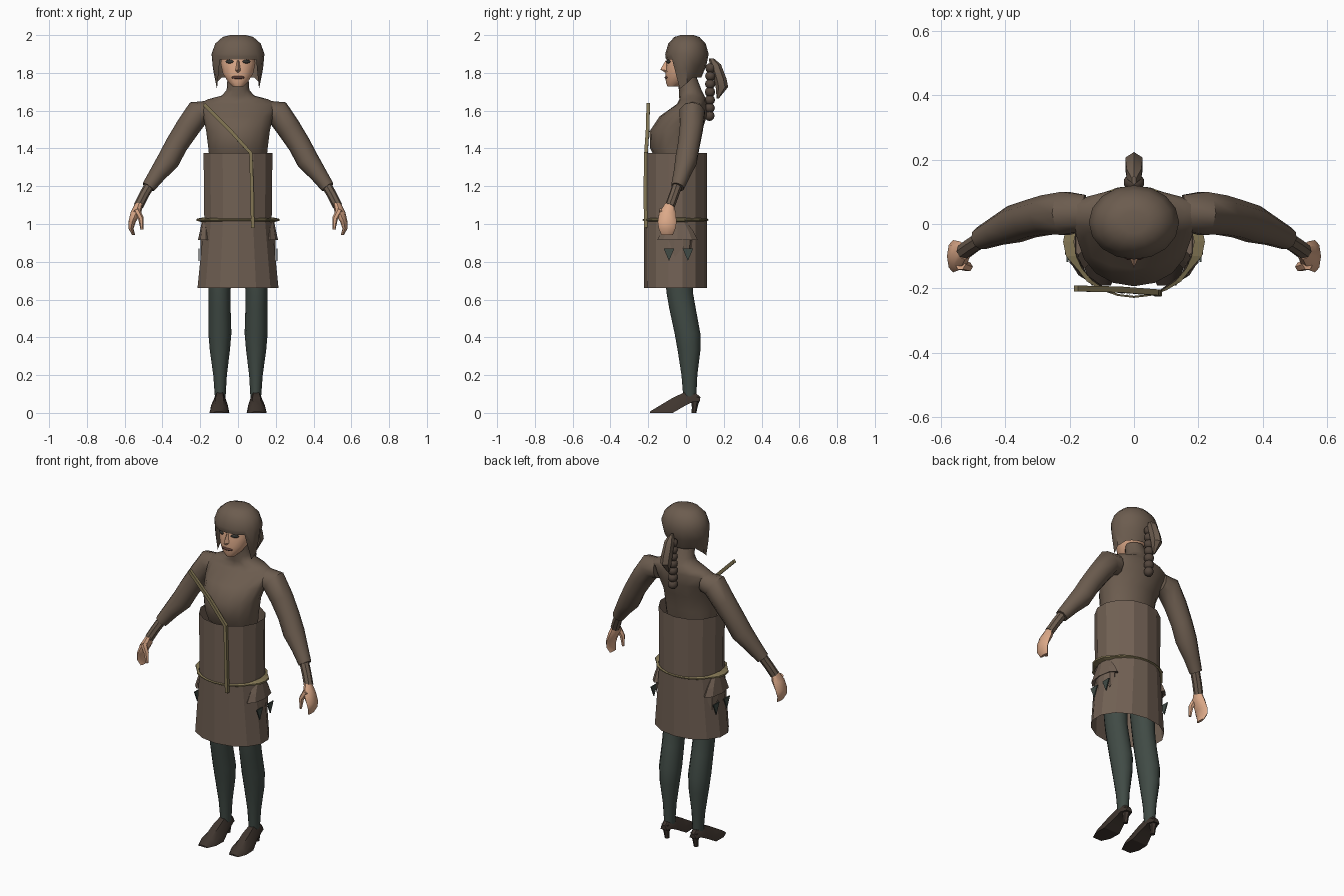
import bpy, bmesh, math
from mathutils import Vector, Matrix

if "Cube" in bpy.data.objects:
    bpy.data.objects.remove(bpy.data.objects["Cube"])

def material(name, rgb):
    m = bpy.data.materials.new(name)
    m.diffuse_color = (*rgb, 1)
    m.use_nodes = True
    m.node_tree.nodes["Principled BSDF"].inputs["Base Color"].default_value = m.diffuse_color
    return m

CLOTH = material("brown cloth", (0.150, 0.108, 0.078))
DRESS = material("warm brown cloth", (0.165, 0.118, 0.088))
SKIN = material("skin", (0.72, 0.40, 0.25))
GREEN = material("dark green stocking", (0.052, 0.070, 0.060))
SHOE = material("dark brown leather", (0.050, 0.036, 0.028))
BRAID = material("dark brown braid", (0.085, 0.060, 0.045))
STRAP = material("tan strap", (0.23, 0.185, 0.09))
EYE = material("dark eye", (0.04, 0.04, 0.035))
LIP = material("dark lip", (0.10, 0.045, 0.035))

def finish(name, bm, mat, smooth=40):
    bmesh.ops.recalc_face_normals(bm, faces=bm.faces[:])
    me = bpy.data.meshes.new(name)
    bm.to_mesh(me)
    bm.free()
    me.materials.append(mat)
    if smooth:
        for p in me.polygons:
            p.use_smooth = True
        me.set_sharp_from_angle(angle=math.radians(smooth))
    ob = bpy.data.objects.new(name, me)
    bpy.context.collection.objects.link(ob)
    return ob

def loft(name, rings, mat, smooth=40, caps=True, closed=False):
    bm = bmesh.new()
    vs = [[bm.verts.new(p) for p in r] for r in rings]
    n = len(vs[0])
    pairs = list(zip(vs, vs[1:])) + ([(vs[-1], vs[0])] if closed else [])
    for a, b in pairs:
        for i in range(n):
            j = (i + 1) % n
            bm.faces.new((a[i], a[j], b[j], b[i]))
    if caps and not closed:
        bm.faces.new(vs[0])
        bm.faces.new(vs[-1])
    return finish(name, bm, mat, smooth)

def level_ring(x, y, z, rx, ry, n=12, turn=0.0):
    return [(x + rx * math.sin(2 * math.pi * (i + turn) / n),
             y - ry * math.cos(2 * math.pi * (i + turn) / n), z) for i in range(n)]

def stack(name, rows, mat, n=12, smooth=40, caps=True, side=1):
    return loft(name, [level_ring(x * side, y, z, rx, ry, n) for x, y, z, rx, ry in rows],
                mat, smooth, caps)

def tube(name, path, mat, n=8, smooth=40, side=1, turn=0.0):
    """Sweep rings square to a path of (x, y, z, radius)."""
    pts = [Vector((p[0] * side, p[1], p[2])) for p in path]
    rings = []
    for i, c in enumerate(pts):
        t = (pts[min(i + 1, len(pts) - 1)] - pts[max(i - 1, 0)]).normalized()
        u = t.cross(Vector((0, 1, 0))).normalized()
        v = t.cross(u)
        r = path[i][3]
        rings.append([c + r * (u * math.cos(a) + v * math.sin(a))
                      for a in (2 * math.pi * (k + turn) / n for k in range(n))])
    return loft(name, rings, mat, smooth)

def blob(name, loc, size, mat, spin=0.0, sub=2):
    bm = bmesh.new()
    bmesh.ops.create_icosphere(bm, subdivisions=sub, radius=1)
    bm.transform(Matrix.Translation(loc) @ Matrix.Rotation(spin, 4, 'Z')
                 @ Matrix.Diagonal((*size, 1)))
    return finish(name, bm, mat, 60)

# Torso with high collar
stack("torso", [(0, -.05, 1.33, .15, .105), (0, -.06, 1.40, .157, .13),
                (0, -.055, 1.49, .168, .138), (0, -.015, 1.57, .185, .125),
                (0, .03, 1.635, .205, .078), (0, .035, 1.66, .16, .07),
                (0, .03, 1.68, .085, .067), (0, .022, 1.71, .06, .06),
                (0, .005, 1.78, .055, .05)], CLOTH, 16)

# Long open dress: bodice and skirt
stack("dress", [(0, -.055, 1.375, .187, .167), (0, -.055, 1.02, .183, .167),
                (0, -.055, .66, .22, .167)], DRESS, 14, smooth=0, caps=False)

# Uneven belt: wide at the hips, thin at front and back
def belt_ring(grow, up):
    pts = []
    for i in range(24):
        a = 2 * math.pi * i / 24
        w = abs(math.sin(a)) ** 2 * (1 if i % 4 else .35)
        pts.append(((.186 + grow * (.008 + .026 * w)) * math.sin(a),
                    -.055 - (.168 + grow * .006) * math.cos(a),
                    1.022 + up * (.006 + .007 * w)))
    return pts
loft("belt", [belt_ring(0, -1), belt_ring(1, -.4), belt_ring(1, .4), belt_ring(0, 1)],
     STRAP, smooth=0, closed=True)

# Shoulder strap hanging in front of the dress
tube("shoulder_strap", [(-.18, -.2, 1.635, .013), (-.05, -.203, 1.505, .013),
                        (.068, -.212, 1.375, .013), (.074, -.216, 1.18, .013),
                        (.078, -.213, .98, .013)], STRAP, 4, smooth=0, turn=.5)

# Head and face
stack("head", [(0, -.068, 1.728, .028, .03), (0, -.055, 1.75, .052, .052),
               (0, -.032, 1.795, .082, .076), (0, -.02, 1.85, .094, .084),
               (0, -.01, 1.93, .088, .08)], SKIN, 14)
loft("nose", [[(-.006, -.1, 1.865), (.006, -.1, 1.865), (0, -.108, 1.865)],
              [(-.016, -.1, 1.812), (.016, -.1, 1.812), (0, -.136, 1.818)],
              [(-.01, -.098, 1.803), (.01, -.098, 1.803), (0, -.112, 1.803)]], SKIN, 30)
blob("lips", (0, -.098, 1.776), (.036, .016, .010), LIP)
for s in (-1, 1):
    blob("eye", (.045 * s, -.094, 1.860), (.024, .006, .010), EYE, spin=s * .45)

# Bobbed hair: fringe in front, pointed locks beside the face
def hair_bottom(d):
    if d < 50:
        return 1.872, .97
    if d < 80:
        return 1.715, .86
    return (1.745, .84) if d < 100 else (1.775, .66)

N = 16
rings = [level_ring(0, .005, z, .14 * k, .115 * k, N)
         for z, k in ((2.0, .30), (1.99, .58), (1.955, .86), (1.90, 1.0))]
for t in (.5, 1):
    ring = []
    for i in range(N):
        a = 2 * math.pi * i / N
        zb, kb = hair_bottom(min(i, N - i) * 360 / N)
        k = 1 + (kb - 1) * t ** 1.6
        ring.append((.14 * k * math.sin(a), .005 - .115 * k * math.cos(a), 1.9 + (zb - 1.9) * t))
    rings.append(ring)
hair = loft("hair", rings, CLOTH, 45, caps=False)
bm = bmesh.new()
bm.from_mesh(hair.data)
bm.verts.ensure_lookup_table()
bm.faces.new(bm.verts[:N]).smooth = True
bmesh.ops.recalc_face_normals(bm, faces=bm.faces[:])
bm.to_mesh(hair.data)
bm.free()

# Ponytail over a beaded braid
stack("ponytail", [(0, .135, 1.875, .008, .014), (0, .155, 1.845, .026, .03),
                   (0, .18, 1.77, .03, .034), (0, .19, 1.725, .03, .033),
                   (0, .168, 1.665, .006, .006)], CLOTH, 6, smooth=30)
for i in range(7):
    blob("braid_bead", (0, .13 - .001 * i, 1.825 - .042 * i),
         (.033 - .001 * i, .028, .028), BRAID)

for s in (-1, 1):
    # Sleeve with a loose cuff, then a tight lower sleeve
    tube("sleeve", [(.15, .035, 1.595, .058), (.212, .033, 1.588, .070), (.27, .028, 1.505, .064),
                    (.325, .015, 1.42, .060), (.37, 0, 1.335, .060), (.425, -.022, 1.265, .046),
                    (.475, -.045, 1.195, .036)], CLOTH, 10, side=s)
    tube("wrist_sleeve", [(.46, -.04, 1.22, .027), (.5, -.065, 1.15, .026),
                          (.527, -.085, 1.095, .026)], CLOTH, 8, side=s)
    # Hand and thumb
    stack("hand", [(.524, -.088, 1.11, .02, .022), (.54, -.098, 1.06, .029, .044),
                   (.561, -.1, 1.01, .019, .05), (.566, -.1, .975, .013, .044),
                   (.553, -.1, .942, .008, .03)], SKIN, 8, side=s)
    tube("thumb", [(.538, -.125, 1.075, .018), (.514, -.133, 1.03, .015),
                   (.508, -.133, .97, .008)], SKIN, 6, side=s)

    # Stocking leg
    stack("leg", [(.09, -.04, .92, .075, .085), (.097, -.04, .72, .062, .072),
                  (.098, -.032, .63, .058, .07), (.097, -.018, .55, .058, .07),
                  (.096, .008, .42, .061, .068), (.096, .016, .33, .053, .06),
                  (.095, .018, .2, .036, .042), (.094, .02, .08, .028, .034)],
          GREEN, 12, side=s)

    # High-heeled shoe: (y, bottom, top, half width) slices
    shoe = []
    for y, lo, hi, w in ((-.19, 0, .008, .03), (-.14, 0, .038, .052), (-.07, 0, .08, .052),
                         (-.01, .035, .108, .038), (.04, .06, .115, .032), (.075, .06, .085, .02)):
        x = s * (.096 - .05 * min(y, 0) * .6)
        shoe.append([(x - w, y, lo), (x + w, y, lo), (x + w * .85, y, (lo + hi) / 2),
                     (x + w * .4, y, hi), (x - w * .4, y, hi), (x - w * .85, y, (lo + hi) / 2)])
    loft("shoe", shoe, SHOE, 30)
    stack("shoe_heel", [(.096, .05, .085, .025, .027), (.096, .046, .03, .015, .015),
                        (.096, .042, 0, .013, .013)], SHOE, 6, side=s)

    # Flared hip flap with a ragged lower tier
    stack("hip_flap", [(.172, -.045, 1.01, .02, .05), (.170, -.045, .96, .032, .085),
                       (.168, -.045, .915, .044, .108), (.165, -.045, .925, .03, .07)],
          DRESS, 8, smooth=0, side=s)
    low = level_ring(.165 * s, -.04, 0, .036, .075, 10)
    ragged = [[(x, y, .93) for x, y, _ in low],
              [(x, y * .9, .88 if i % 2 else .825) for i, (x, y, _) in enumerate(low)]]
    loft("ragged_flap", ragged, DRESS, 0, caps=False)
    # Stocking showing through at the hip
    for y in (-.09, .01):
        loft("hip_patch", [[(s * x, y - .028, .87), (s * x, y + .028, .87), (s * x, y, .805)]
                           for x in (.203, .209)], GREEN, 0)
